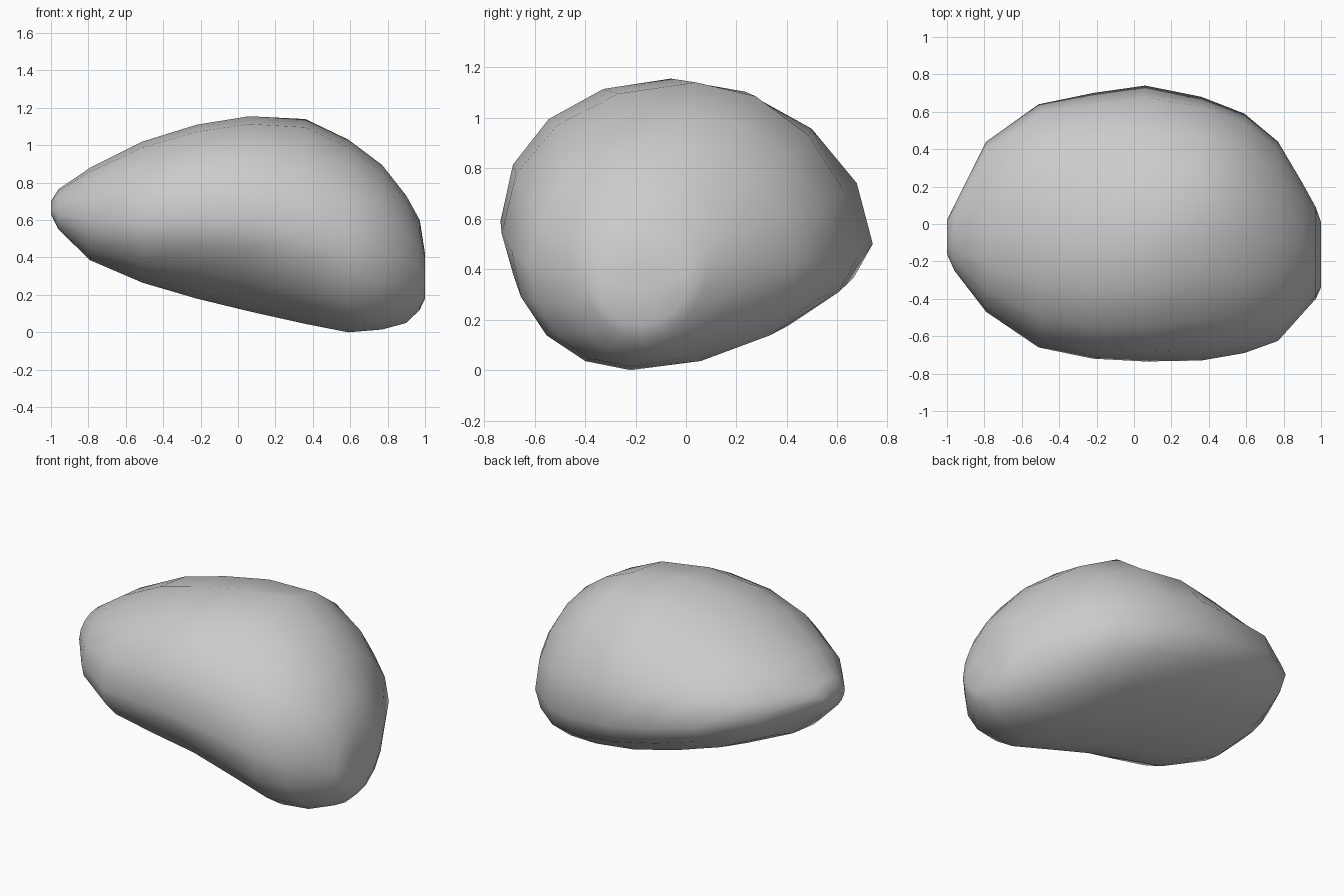
import bpy, bmesh
from math import sin, cos, pi

if "Cube" in bpy.data.objects:
    bpy.data.objects.remove(bpy.data.objects["Cube"])

# Cross-sections along x: x, top(y,z), back(y,z), bottom(y,z), front(y,z), roundness of lower front
SECTIONS = [
    (-1.00, -.06, .70,  .02, .67, -.10, .63, -.16, .65, 2.0),
    (-0.96, -.06, .765, .10, .67, -.14, .55, -.25, .63, 2.0),
    (-0.79, -.05, .88,  .44, .66, -.18, .385, -.47, .60, 2.0),
    (-0.51, -.07, 1.02, .64, .60, -.20, .265, -.66, .59, 1.85),
    (-0.22, -.10, 1.11, .70, .54, -.16, .18, -.72, .60, 1.68),
    (0.06,  -.06, 1.155, .74, .50, -.16, .112, -.735, .59, 1.62),
    (0.36,   .04, 1.14, .68, .45, -.19, .045, -.73, .54, 1.75),
    (0.59,  -.01, 1.03, .59, .43, -.22, .0, -.69, .47, 2.0),
    (0.77,  -.08, .895, .44, .43, -.22, .015, -.625, .42, 2.05),
    (0.90,  -.12, .73,  .22, .43, -.19, .05, -.48, .38, 2.05),
    (0.972, -.14, .60,  .09, .40, -.17, .12, -.40, .35, 2.0),
    (1.00,  -.15, .42,  .01, .34, -.18, .18, -.34, .31, 2.0),
]
STEPS = 4  # points per quarter of a section


def section_points(x, ty, tz, by, bz, uy, uz, fy, fz, p):
    """Four rounded quarters joining top, back, bottom and front points."""
    pts = []
    quarters = [((ty, tz), (by, bz), False, 1.92), ((uy, uz), (by, bz), True, 1.8),
                ((uy, uz), (fy, fz), False, p), ((ty, tz), (fy, fz), True, 2.08)]
    for (py, pz), (sy, sz), from_side, power in quarters:
        for i in range(STEPS):
            a = i / STEPS * pi / 2
            a = pi / 2 - a if from_side else a
            s, c = max(sin(a), 0) ** (2 / power), max(cos(a), 0) ** (2 / power)
            pts.append((x, py + (sy - py) * s, sz + (pz - sz) * c))
    return pts


# Rock body: loft through the sections and cap both ends
bm = bmesh.new()
rings = [[bm.verts.new(p) for p in section_points(*s)] for s in SECTIONS]
n = len(rings[0])
for r0, r1 in zip(rings, rings[1:]):
    for i in range(n):
        j = (i + 1) % n
        bm.faces.new((r0[i], r0[j], r1[j], r1[i]))
caps = [bm.faces.new(rings[0]), bm.faces.new(rings[-1])]
bmesh.ops.poke(bm, faces=caps)
bmesh.ops.recalc_face_normals(bm, faces=bm.faces)
for f in bm.faces:
    f.smooth = True

mesh = bpy.data.meshes.new("rock")
bm.to_mesh(mesh)
bm.free()
bpy.context.collection.objects.link(bpy.data.objects.new("rock", mesh))
